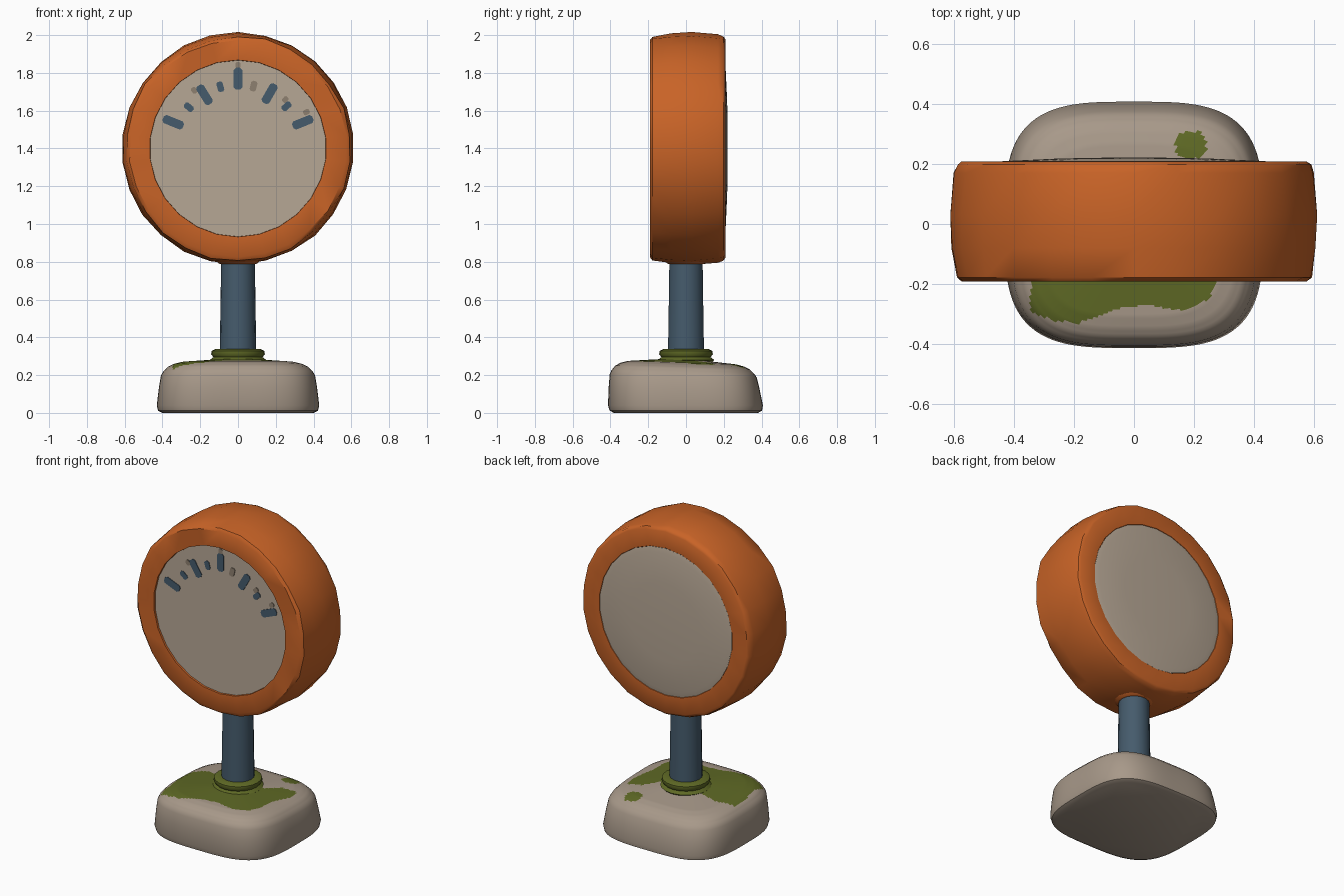
import bpy, bmesh, math, random
from mathutils import Matrix, Vector

if "Cube" in bpy.data.objects:
    bpy.data.objects.remove(bpy.data.objects["Cube"])
random.seed(4)

def mat(name, c):
    m = bpy.data.materials.new(name)
    m.diffuse_color = (*c, 1)
    m.use_nodes = True
    m.node_tree.nodes["Principled BSDF"].inputs["Base Color"].default_value = m.diffuse_color
    return m

ORANGE = mat("burnt_orange", (0.58, 0.125, 0.02))
STONE = mat("warm_stone", (0.39, 0.318, 0.252))
DIAL = mat("pale_dial", (0.47, 0.385, 0.30))
BLUE = mat("slate_blue", (0.06, 0.105, 0.15))
MOSS = mat("moss_green", (0.112, 0.14, 0.018))
TAUPE = mat("worn_taupe", (0.27, 0.215, 0.16))

def finish(name, bm, mats, angle=40, fix=True):
    if fix:
        bmesh.ops.recalc_face_normals(bm, faces=bm.faces)
    me = bpy.data.meshes.new(name)
    bm.to_mesh(me)
    bm.free()
    ob = bpy.data.objects.new(name, me)
    bpy.context.collection.objects.link(ob)
    for m in mats:
        me.materials.append(m)
    bpy.ops.object.select_all(action='DESELECT')
    ob.select_set(True)
    bpy.context.view_layer.objects.active = ob
    bpy.ops.object.shade_smooth_by_angle(angle=math.radians(angle))
    return ob

def loft(bm, rings, caps=()):
    """Bridge rows of points; caps lists the row indices to close."""
    rows = [[bm.verts.new(p) for p in r] for r in rings]
    n = len(rows[0])
    for a, b in zip(rows, rows[1:]):
        for i in range(n):
            bm.faces.new((a[i], a[(i + 1) % n], b[(i + 1) % n], b[i]))
    for c in caps:
        bm.faces.new(rows[c] if c else rows[c][::-1])

def circle_z(r, z, n):
    return [(r * math.cos(2 * math.pi * i / n), r * math.sin(2 * math.pi * i / n), z) for i in range(n)]

def circle_y(r, y, n, wob=0.0):
    # runs clockwise seen from the front so that faces point outwards
    pts = []
    for i in range(n):
        a = -2 * math.pi * (i + 0.5) / n
        q = r + random.uniform(-wob, wob)
        pts.append((q * math.cos(a), y, 1.4 + q * math.sin(a)))
    return pts

# --- stone base with painted moss on top
moss_outline = [(-.34, -.2), (-.345, -.29), (-.28, -.32), (-.19, -.33), (-.13, -.31), (-.05, -.28),
                (.05, -.27), (.17, -.29), (.25, -.25), (.28, -.18), (.29, -.05), (.33, .08), (.31, .15),
                (.22, .13), (.15, .05), (0, .03), (-.15, .05), (-.27, .07), (-.37, .02), (-.36, -.1)]

def inside(x, y, poly):
    hit = False
    for (x1, y1), (x2, y2) in zip(poly, poly[1:] + poly[:1]):
        if (y1 > y) != (y2 > y) and x < (x2 - x1) * (y - y1) / (y2 - y1) + x1:
            hit = not hit
    return hit

def base_ring(s, z, n=144):
    pts = []
    for i in range(n):
        a = 2 * math.pi * i / n
        c, d = math.cos(a), math.sin(a)
        k = s / (abs(c / 0.43) ** 3.4 + abs(d / 0.41) ** 3.4) ** (1 / 3.4)
        x, y = k * c, k * d
        lean = 0.02 * z / 0.27           # upper part leans slightly to the front
        pts.append((x, y - lean, z * (1 - 0.05 * y / 0.41) if z > 0.1 else z))
    return pts

profile = [(0.93, 0.0), (0.985, 0.012), (1.0, 0.04), (0.975, 0.13), (0.95, 0.195),
           (0.925, 0.215), (0.87, 0.24), (0.80, 0.255), (0.70, 0.266), (0.30, 0.28), (0.1, 0.28)]
rings = []
for (s1, z1), (s2, z2) in zip(profile, profile[1:]):
    steps = max(1, int(abs(s1 - s2) / 0.018)) if z1 > 0.19 else 1
    rings += [base_ring(s1 + (s2 - s1) * t / steps, z1 + (z2 - z1) * t / steps) for t in range(steps)]
rings.append(base_ring(*profile[-1]))
bm = bmesh.new()
loft(bm, rings, (0, -1))
for f in bm.faces:
    c = f.calc_center_median()
    spot = (abs(c.x - .19) / .05) ** 3 + (abs(c.y - .262) / .046) ** 3 < 1
    if c.z > 0.19 and (spot or inside(c.x, c.y, moss_outline)):
        f.material_index = 1
finish("stone_base", bm, [STONE, MOSS])

# --- moss collar round the foot of the post
bm = bmesh.new()
loft(bm, [circle_z(r, z, 20) for r, z in
          [(.135, .265), (.15, .28), (.13, .295), (.142, .31), (.14, .328), (.12, .338), (.09, .338)]])
finish("moss_collar", bm, [MOSS], 50, False)

# --- post
bm = bmesh.new()
loft(bm, [circle_z(.097, .3, 18), circle_z(.093, .55, 18), circle_z(.089, .83, 18)])
finish("post", bm, [BLUE], 40, False)

# --- short flare where the ring meets the post
bm = bmesh.new()
loft(bm, [circle_z(.089, .788, 18), circle_z(.1, .79, 18), circle_z(.125, .815, 18)])
finish("ring_neck", bm, [ORANGE], 50, False)

# --- thick orange ring
N = 26
bm = bmesh.new()
loft(bm, [circle_y(r, y, N, w) for r, y, w in
          [(.466, -.165, 0), (.468, -.187, 0), (.575, -.191, .004), (.594, -.178, .006), (.61, -.08, .004),
           (.614, .03, .003), (.602, .17, .003), (.593, .198, .003), (.578, .208, .002),
           (.472, .205, 0), (.466, .19, 0)]])
finish("outer_ring", bm, [ORANGE], 38)

# --- front and back discs
bm = bmesh.new()
bm.faces.new([bm.verts.new(p) for p in circle_y(.47, -.175, N)])
bm.normal_update()
if bm.faces[:][0].normal.y > 0:
    bmesh.ops.reverse_faces(bm, faces=bm.faces)
finish("front_dial", bm, [DIAL], 40, False)

bm = bmesh.new()
loft(bm, [circle_y(r, y, N) for r, y in [(.47, .203), (.44, .209), (.25, .218), (.08, .221)]], (-1,))
bm.normal_update()
if sum(f.normal.y for f in bm.faces) < 0:
    bmesh.ops.reverse_faces(bm, faces=bm.faces)
finish("back_dial", bm, [DIAL], 40, False)

# --- dial marks: thin radial plates with clipped corners
def mark(name, deg, r, length, width, m):
    a = math.radians(deg)
    u, v = Vector((math.cos(a), 0, math.sin(a))), Vector((-math.sin(a), 0, math.cos(a)))
    c = Vector((0, -.179, 1.4)) + u * r
    L, W = length / 2, width / 2
    k = W * 0.5
    out = [(L, W - k), (L - k, W), (k - L, W), (-L, W - k), (-L, k - W), (k - L, -W), (L - k, -W), (L, k - W)]
    bm = bmesh.new()
    loft(bm, [[c + u * p + v * q + Vector((0, d, 0)) for p, q in out] for d in (0, .006)], (0, -1))
    finish(name, bm, [m])

for i, deg in enumerate((158, 122, 90, 60, 22)):
    mark(f"long_mark_{i}", deg, .37 if i in (0, 2, 4) else .335, .115, .046, BLUE)
for i, (deg, m) in enumerate(((140, BLUE), (106, BLUE), (76, TAUPE), (41, BLUE))):
    mark(f"short_mark_{i}", deg, .34, .055, .034, m)
for i, (deg, r) in enumerate(((127, .385), (90, .44), (46, .36), (28, .41))):
    mark(f"worn_mark_{i}", deg, r, .035, .028, TAUPE)
